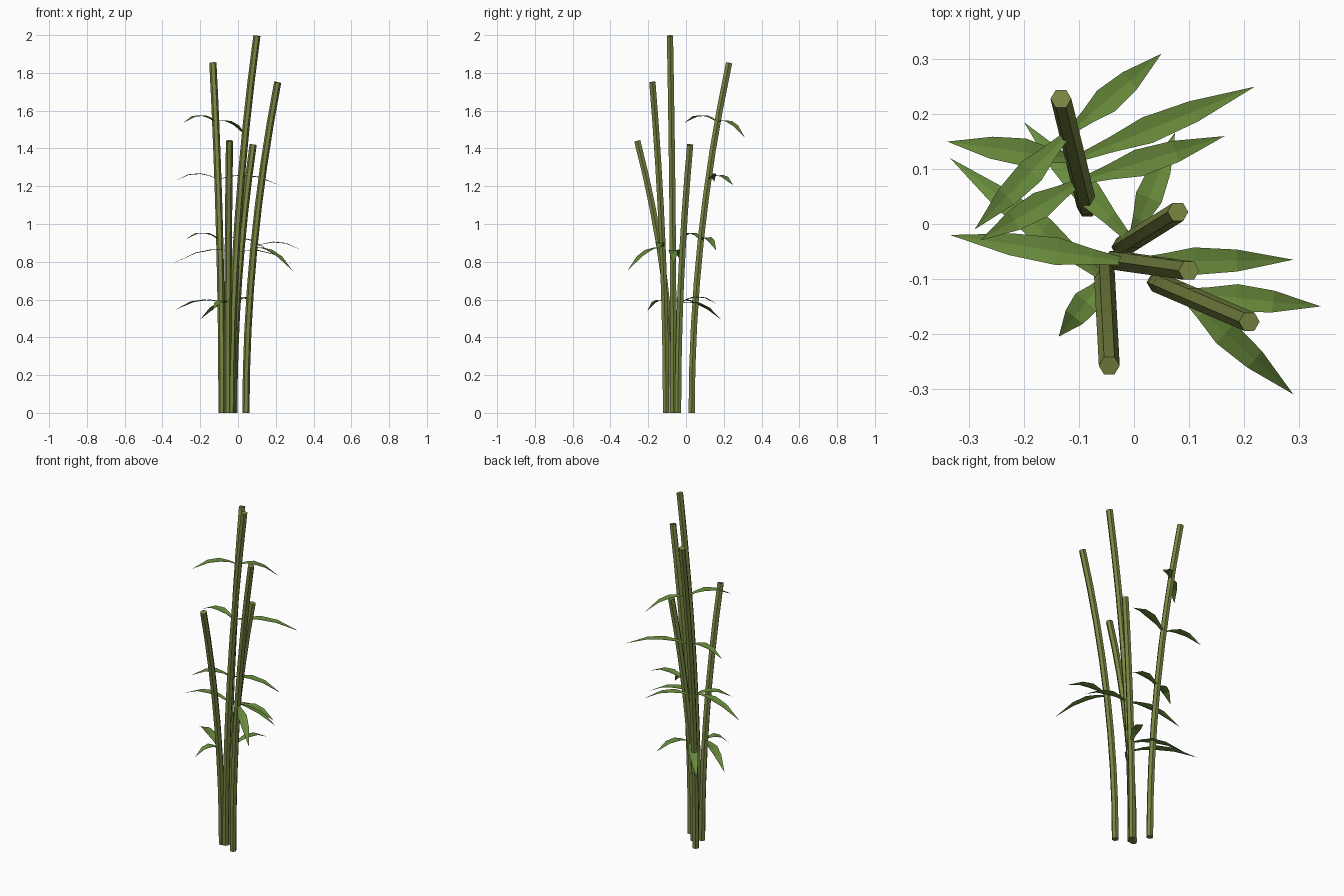
import bpy, bmesh, math
from mathutils import Vector

cube = bpy.data.objects.get("Cube")
if cube:
    bpy.data.objects.remove(cube, do_unlink=True)


def make_material(name, color):
    mat = bpy.data.materials.new(name)
    mat.use_nodes = True
    mat.diffuse_color = color
    bsdf = mat.node_tree.nodes["Principled BSDF"]
    bsdf.inputs["Base Color"].default_value = color
    bsdf.inputs["Roughness"].default_value = 0.7
    return mat


stalk_green = make_material("stalk_green", (0.19, 0.24, 0.055, 1))
leaf_green = make_material("leaf_green", (0.14, 0.26, 0.045, 1))

RADIUS = 0.019
SIDES = 6
SEGMENTS = 8
LEAF_ARCH = 0.14
LEAF_FOLD = 0.15
# position along the leaf, half width
LEAF_PROFILE = [(0, 0.006), (0.2, 0.014), (0.4, 0.025), (0.66, 0.02), (1, 0)]


def finish(bm, name, mat):
    mesh = bpy.data.meshes.new(name)
    bm.to_mesh(mesh)
    bm.free()
    mesh.materials.append(mat)
    obj = bpy.data.objects.new(name, mesh)
    bpy.context.collection.objects.link(obj)
    return obj


def stalk_point(base, top, t):
    """Stalk centre: rises evenly and leans more towards the top."""
    flat = base.lerp(top, t * t)
    return Vector((flat.x, flat.y, top.z * t))


def build_stalk(name, base, top):
    bm = bmesh.new()
    rings = []
    for i in range(SEGMENTS + 1):
        t = i / SEGMENTS
        lean = (top - base) * 2 * t
        tangent = Vector((lean.x, lean.y, top.z))
        turn = Vector((0, 0, 1)).rotation_difference(tangent)
        centre = stalk_point(base, top, t)
        ring = []
        for k in range(SIDES):
            a = math.tau * k / SIDES
            spoke = Vector((math.cos(a), math.sin(a), 0)) * RADIUS
            ring.append(bm.verts.new(centre + turn @ spoke))
        rings.append(ring)
    for low, high in zip(rings, rings[1:]):
        for k in range(SIDES):
            n = (k + 1) % SIDES
            bm.faces.new((low[k], low[n], high[n], high[k]))
    bm.faces.new(rings[0][::-1])
    bm.faces.new(rings[-1])
    finish(bm, name, stalk_green)


def add_leaf(bm, start, tip):
    """Pointed blade with a shallow fold along its arched midrib."""
    along = tip - start
    across = Vector((-along.y, along.x, 0)).normalized()
    previous = None
    for t, half in LEAF_PROFILE:
        mid = start + along * t
        mid.z += LEAF_ARCH * t * (1 - t)
        lift = Vector((0, 0, half * LEAF_FOLD))
        offsets = [-across * half + lift, Vector(), across * half + lift]
        if half == 0:
            offsets = [Vector()]
        row = [bm.verts.new(mid + o) for o in offsets]
        if previous and len(row) == 3:
            for k in range(2):
                bm.faces.new((previous[k], row[k], row[k + 1], previous[k + 1]))
        elif previous:
            for k in range(2):
                bm.faces.new((previous[k], row[0], previous[k + 1]))
        previous = row


# name, base, top, leaf nodes as (height, leaf tips)
PLANTS = [
    ("tall", (-0.035, -0.066), (0.10, -0.085, 1.997),
     [(0.85, [(-0.335, -0.02, 0.795), (0.29, -0.065, 0.785)])]),
    ("back", (-0.085, 0.03), (-0.133, 0.228, 1.853),
     [(1.54, [(0.05, 0.31, 1.46), (-0.29, -0.01, 1.535)]),
      (1.235, [(0.22, 0.25, 1.205), (-0.34, 0.15, 1.225)]),
      (0.915, [(0.165, 0.16, 0.86), (-0.28, -0.03, 0.918)])]),
    ("left", (0.042, -0.106), (0.21, -0.178, 1.75),
     [(0.875, [(0.34, -0.15, 0.86), (0.29, -0.31, 0.752)])]),
    ("front", (-0.055, -0.07), (-0.045, -0.258, 1.44),
     [(0.575, [(-0.335, 0.12, 0.545), (-0.137, -0.205, 0.54)])]),
    ("short", (-0.022, -0.042), (0.08, 0.022, 1.42),
     [(0.58, [(-0.2, 0.185, 0.495), (0.075, 0.167, 0.575)])]),
]

for name, base, top, nodes in PLANTS:
    base, top = Vector((*base, 0)), Vector(top)
    build_stalk(name + "_stalk", base, top)
    bm = bmesh.new()
    for height, tips in nodes:
        start = stalk_point(base, top, height / top.z)
        for tip in tips:
            add_leaf(bm, start, Vector(tip))
    # upper side of every blade faces the sky
    bm.normal_update()
    for face in bm.faces:
        if face.normal.z < 0:
            face.normal_flip()
    finish(bm, name + "_leaves", leaf_green)
